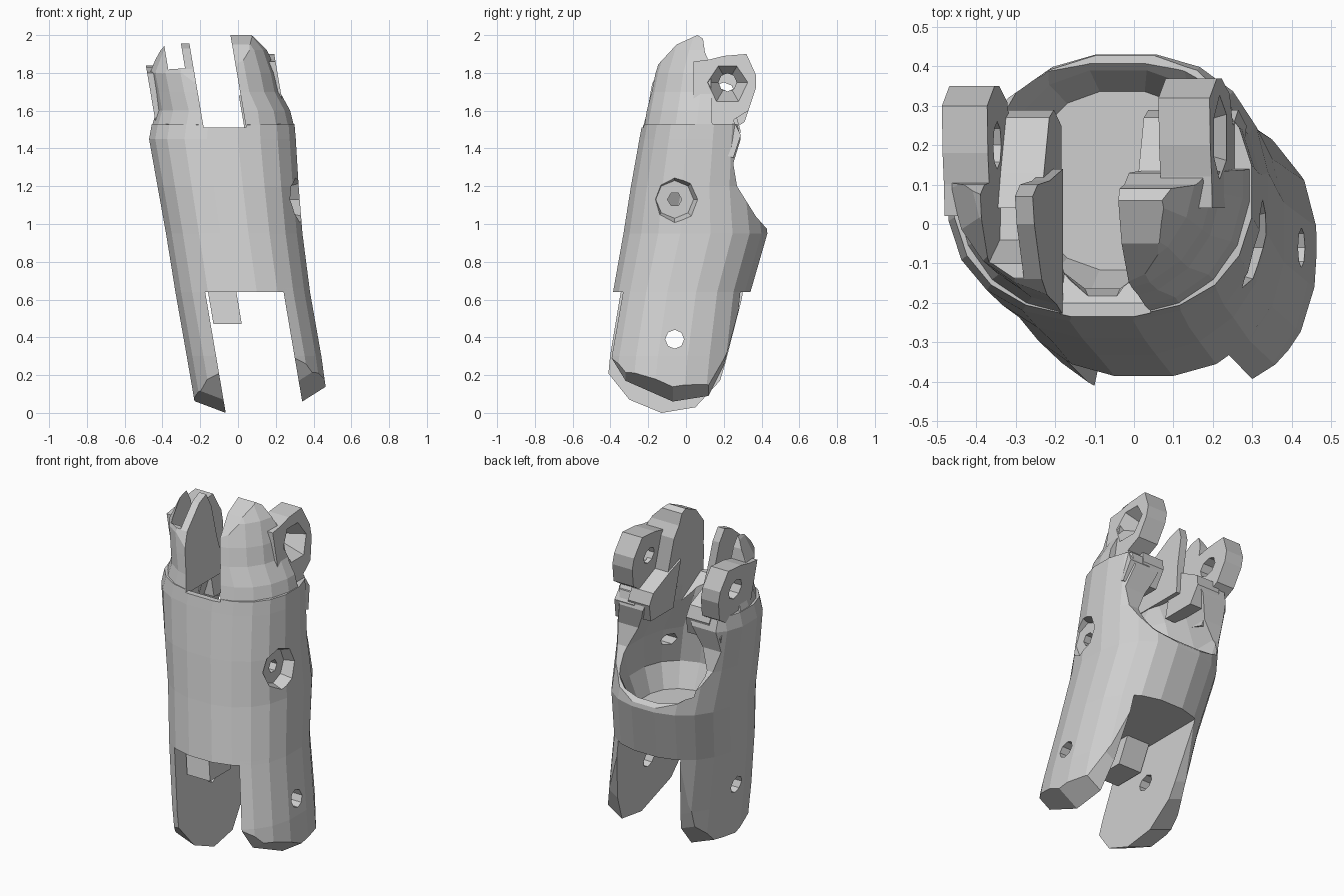
import bpy, bmesh
from math import cos, sin, pi, copysign
from mathutils import Matrix

cube = bpy.data.objects.get("Cube")
if cube:
    bpy.data.objects.remove(cube, do_unlink=True)

grey = bpy.data.materials.new("plain_grey")
grey.use_nodes = True
grey.diffuse_color = (0.62, 0.62, 0.62, 1)
grey.node_tree.nodes["Principled BSDF"].inputs["Base Color"].default_value = (0.62, 0.62, 0.62, 1)


def finish(name, bm):
    bmesh.ops.recalc_face_normals(bm, faces=bm.faces)
    me = bpy.data.meshes.new(name)
    bm.to_mesh(me)
    bm.free()
    me.materials.append(grey)
    ob = bpy.data.objects.new(name, me)
    bpy.context.collection.objects.link(ob)
    return ob


def skin(name, rings):
    """Closed solid through equal-length rings of points."""
    bm = bmesh.new()
    rows = [[bm.verts.new(p) for p in ring] for ring in rings]
    for a, b in zip(rows, rows[1:]):
        for i in range(len(a)):
            j = (i + 1) % len(a)
            bm.faces.new((a[i], a[j], b[j], b[i]))
    bm.faces.new(rows[0])
    bm.faces.new(rows[-1])
    return finish(name, bm)


def loft(name, sections, n=20, power=0.85):
    """Rounded sections given as z, min x, max x, min y, max y."""
    rings = []
    for z, xa, xb, ya, yb in sections:
        ring = []
        for k in range(n):
            c, s = cos(2 * pi * (k + .5) / n), sin(2 * pi * (k + .5) / n)
            u, v = (copysign(abs(t) ** power, t) for t in (c, s))
            ring.append(((xa + xb) / 2 + u * (xb - xa) / 2,
                         (ya + yb) / 2 + v * (yb - ya) / 2, z))
        rings.append(ring)
    return skin(name, rings)


def prism(name, profile, x0, x1, lean=0.0, lift=0.0):
    """Side profile (y, z) extruded along x, leaning with height."""
    return skin(name, [[(x + lean * z, y, z + (up if z < .5 else 0)) for y, z in profile]
                       for x, up in ((x0, 0), (x1, lift))])


def cone(x0, x1, y, z, r0, r1, n=8):
    bm = bmesh.new()
    place = Matrix.Translation(((x0 + x1) / 2, y, z)) @ Matrix.Rotation(pi / 2, 4, 'Y')
    bmesh.ops.create_cone(bm, cap_ends=True, segments=n, radius1=r0, radius2=r1,
                          depth=x1 - x0, matrix=place)
    return finish("cutter", bm)


def cut(ob, tool, how='DIFFERENCE'):
    mod = ob.modifiers.new("cut", 'BOOLEAN')
    mod.operation, mod.object, mod.solver = how, tool, 'EXACT'
    bpy.context.view_layer.update()
    deps = bpy.context.evaluated_depsgraph_get()
    me = bpy.data.meshes.new_from_object(ob.evaluated_get(deps))
    ob.modifiers.clear()
    ob.data = me
    bpy.data.objects.remove(tool, do_unlink=True)


LEAN = -0.17
SHELL = [(-.02, -.22, .49, -.48, .28), (.3, -.275, .445, -.45, .31), (.64, -.335, .385, -.39, .345),
         (.95, -.385, .345, -.335, .435), (1.2, -.43, .325, -.295, .4), (1.45, -.475, .31, -.25, .4),
         (1.53, -.46, .303, -.235, .4)]
CROWN = [(1.5, -.465, .305, -.24, .5), (1.6, -.435, .28, -.22, .5), (1.7, -.45, .225, -.2, .5),
         (1.8, -.47, .205, -.18, .5), (1.92, -.42, .16, -.14, .5), (2.01, -.35, .08, -.1, .5)]

# Main shell with an open bowl at the back
body = loft("main_shell", SHELL[2:])
side = [(-.5, .64), (.36, .64), (.45, .95), (.37, 1.04), (.27, 1.2), (.25, 1.32),
        (.29, 1.45), (.27, 1.54), (-.4, 1.52)]
cut(body, prism("cutter", side, -.7, .7), 'INTERSECT')
cut(body, loft("cutter", [(.84, -.26, .2, -.12, .34), (.98, -.33, .25, -.18, .395),
                          (1.2, -.33, .2, -.17, .6), (1.4, -.26, .1, -.17, .6),
                          (1.6, -.19, .03, -.21, .6)], 16))
# Slot at the top of the front wall
cut(body, prism("cutter", [(-.5, 1.515), (-.2, 1.51), (0, 1.35), (.2, 1.35), (.2, 1.7), (-.5, 1.7)],
                .07, .3, LEAN))
# Bolt pocket in the side
cut(body, cone(.27, .4, -.06, 1.13, .1, .15))
cut(body, cone(.1, .4, -.06, 1.13, .038, .038, 6))

# Lower fork legs
right_leg = [(-.35, .66), (-.41, .38), (-.4, .3), (-.32, .17), (-.07, .06), (.12, .09),
             (.2, .25), (.31, .66)]
left_leg = [(-.34, .66), (-.43, .34), (-.42, .22), (-.3, .07), (-.13, .0), (.05, .03),
            (.18, .17), (.21, .27), (.31, .66)]
for name, prof, xin, xout, lift in (("fork_leg_left", right_leg, .35, .62, .17),
                                    ("fork_leg_right", left_leg, -.065, -.33, .1)):
    leg = prism(name, prof, xin, xout, LEAN, lift)
    cut(leg, loft("cutter", SHELL[:4]), 'INTERSECT')
    mid = (xin + xout) / 2
    cut(leg, cone(mid - .3, mid + .2, -.06, .39, .05, .05))

# Small stop block below the front wall
prism("stop_block", [(-.29, .47), (-.1, .47), (-.06, .66), (-.26, .66)], -.05, .1, LEAN)

# Upper front fins
fin_left = [(-.4, 1.5), (-.2, 1.7), (-.17, 1.82), (-.05, 1.95), (.06, 2.0), (.09, 1.98),
            (.1, 1.91), (.13, 1.84), (.14, 1.5)]
fin_right = [(-.4, 1.5), (-.2, 1.7), (-.14, 1.82), (.0, 1.93), (.07, 1.955), (.1, 1.88),
             (.11, 1.7), (.14, 1.5)]
fin = prism("front_fin_left", fin_left, .3, .7, LEAN)
cut(fin, loft("cutter", CROWN), 'INTERSECT')
fin = prism("front_fin_right", fin_right, .075, -.4, LEAN)
cut(fin, loft("cutter", CROWN), 'INTERSECT')
# Channel between the two thin plates
cut(fin, prism("cutter", [(-.4, 1.84), (-.1, 1.82), (-.04, 1.65), (.3, 1.6), (.3, 2.1), (-.4, 2.1)],
               -.06, .03, LEAN))

# Rear ring lugs with their pivot holes
ring = [(.04, 1.42), (.04, 1.86), (.12, 1.87), (.2, 1.89), (.32, 1.9), (.37, 1.79), (.37, 1.72),
        (.33, 1.6), (.25, 1.55), (.29, 1.47), (.25, 1.35)]
lug = prism("ring_lug_left", ring, .385, .515, LEAN)
cut(lug, cone(0, .4, .22, 1.75, .048, .048))
cut(lug, cone(.12, .24, .22, 1.75, .05, .12, 6))
lug = prism("ring_lug_right", [(y - .02, z - .06) for y, z in ring], -.175, -.06, LEAN)
cut(lug, cone(-.6, -.2, .2, 1.69, .06, .06))

# Inner ledges stepping down into the bowl
ledge = [(.04, 1.38), (.04, 1.68), (.13, 1.64), (.27, 1.56), (.29, 1.49), (.25, 1.38)]
prism("inner_ledge_left", ledge, .29, .43, LEAN)
prism("inner_ledge_right", ledge, -.1, .05, LEAN)
